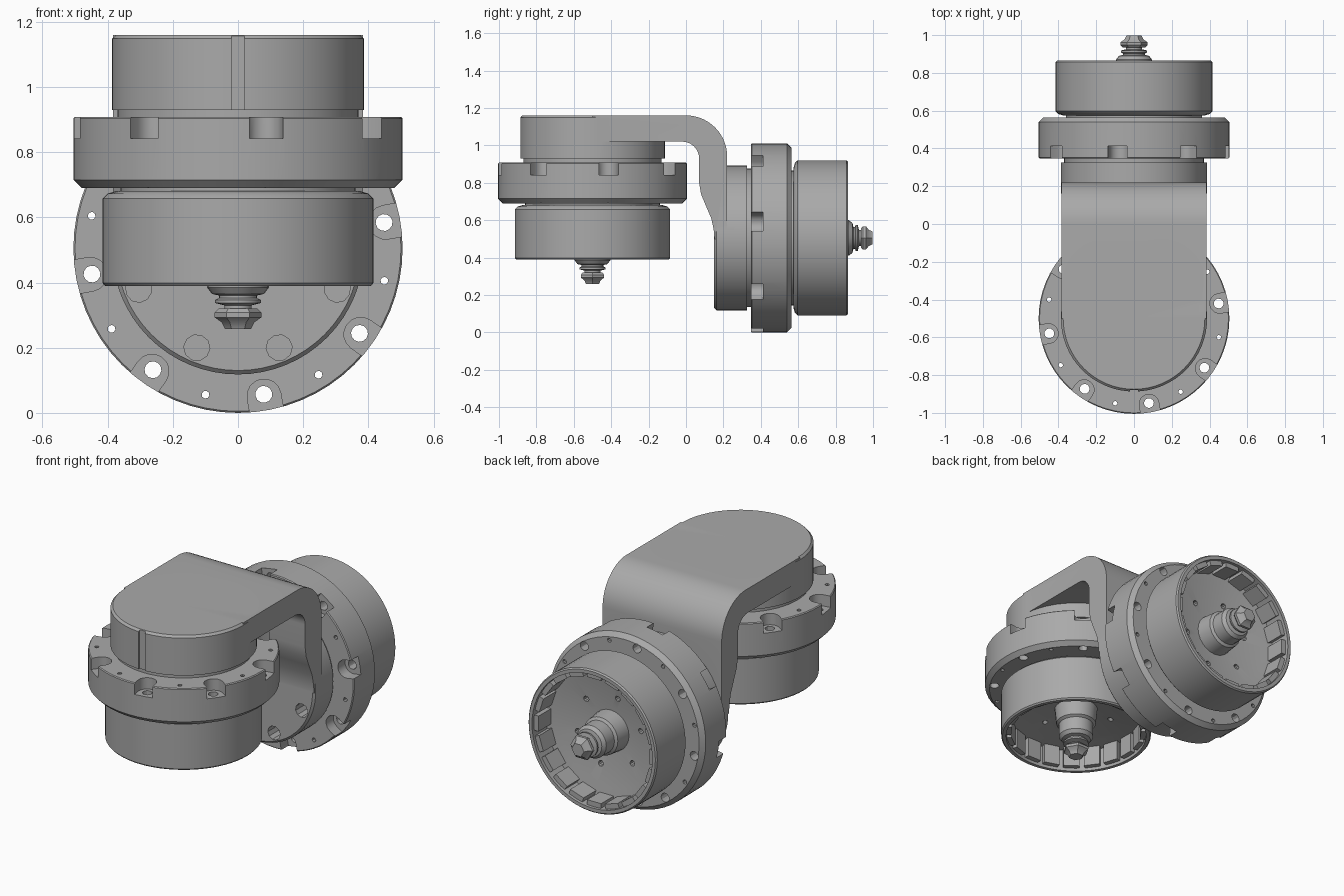
import bpy, bmesh
from math import sin, cos, pi, radians
from mathutils import Matrix, Vector

cube = bpy.data.objects.get("Cube")
if cube:
    bpy.data.objects.remove(cube, do_unlink=True)

grey = bpy.data.materials.new("mid_grey")
grey.use_nodes = True
COLOUR = (0.4, 0.4, 0.4, 1)
grey.diffuse_color = COLOUR
grey.node_tree.nodes["Principled BSDF"].inputs["Base Color"].default_value = COLOUR
parts = []


def lathe(bm, profile, sides=64, m=Matrix()):
    """Turn an (r, z) profile around z and add it to bm."""
    t = bmesh.new()
    vs = [t.verts.new((r, 0, z)) for r, z in profile]
    es = [t.edges.new(p) for p in zip(vs, vs[1:])]
    bmesh.ops.spin(t, geom=vs + es, cent=(0, 0, 0), axis=(0, 0, 1),
                   angle=2 * pi, steps=sides)
    bmesh.ops.remove_doubles(t, verts=t.verts[:], dist=1e-4)
    merge(bm, t, m)


def prism(bm, points, z0, z1, m=Matrix()):
    """Extrude a flat outline from z0 to z1 and add it to bm."""
    t = bmesh.new()
    f = t.faces.new([t.verts.new((x, y, z0)) for x, y in points])
    out = bmesh.ops.extrude_face_region(t, geom=[f])
    bmesh.ops.translate(t, vec=(0, 0, z1 - z0),
                        verts=[v for v in out["geom"] if isinstance(v, bmesh.types.BMVert)])
    merge(bm, t, m)


def merge(bm, t, m):
    bmesh.ops.recalc_face_normals(t, faces=t.faces[:])
    bmesh.ops.transform(t, matrix=m, verts=t.verts[:])
    me = bpy.data.meshes.new("temp")
    t.to_mesh(me)
    t.free()
    bm.from_mesh(me)
    bpy.data.meshes.remove(me)


def make(bm, name, m=Matrix(), keep=True):
    me = bpy.data.meshes.new(name)
    bm.to_mesh(me)
    bm.free()
    me.materials.append(grey)
    ob = bpy.data.objects.new(name, me)
    bpy.context.collection.objects.link(ob)
    ob.matrix_world = m
    if keep:
        parts.append(ob)
    return ob


def combine(ob, bm, operation="DIFFERENCE"):
    """Apply a boolean with the solid in bm, given in the object's own frame."""
    tool = make(bm, "cutter", ob.matrix_world.copy(), keep=False)
    mod = ob.modifiers.new("cut", "BOOLEAN")
    mod.operation, mod.solver, mod.object = operation, "EXACT", tool
    ev = ob.evaluated_get(bpy.context.evaluated_depsgraph_get())
    me = bpy.data.meshes.new_from_object(ev)
    ob.modifiers.clear()
    ob.data = me
    bpy.data.objects.remove(tool, do_unlink=True)


def cylinder(bm, r, z0, z1, sides=16, m=Matrix()):
    lathe(bm, [(0, z0), (r, z0), (r, z1), (0, z1)], sides, m)


def spin(degrees, r=0.0):
    return Matrix.Rotation(radians(degrees), 4, "Z") @ Matrix.Translation((r, 0, 0))


def arc(cx, cy, r, a0, a1, n):
    return [(cx + r * cos(radians(a0 + (a1 - a0) * i / n)),
             cy + r * sin(radians(a0 + (a1 - a0) * i / n))) for i in range(n + 1)]


def motor(tag, m):
    # mounting flange with neck
    bm = bmesh.new()
    lathe(bm, [(0, -0.01), (0.37, -0.01), (0.37, 0.022), (0.5, 0.022), (0.505, 0.027),
               (0.505, 0.215), (0.48, 0.24), (0.36, 0.24), (0.36, 0.265), (0, 0.265)])
    flange = make(bm, tag + "_flange", m)
    # open pockets, then bolt holes through them and small holes between
    pockets, holes = bmesh.new(), bmesh.new()
    outline = arc(0.46, 0, 0.052, 90, 270, 8) + [(0.56, -0.052), (0.56, 0.052)]
    for k in range(8):
        a = -100 + 45 * k
        prism(pockets, outline, -0.05, 0.088, spin(a))
        cylinder(holes, 0.026, 0, 0.3, 12, spin(a, 0.455))
        cylinder(holes, 0.012, 0, 0.3, 8, spin(a + 22.5, 0.46))
    combine(flange, pockets)
    combine(flange, holes)

    # rotor can, open at its far end
    bm = bmesh.new()
    lathe(bm, [(0, 0.25), (0.375, 0.25), (0.4, 0.257), (0.415, 0.272), (0.415, 0.532),
               (0.408, 0.54), (0.388, 0.54), (0.388, 0.41), (0.32, 0.4),
               (0.14, 0.37), (0, 0.37)])
    can = make(bm, tag + "_rotor_can", m)
    vents = bmesh.new()
    for k in range(6):
        cylinder(vents, 0.016, 0.33, 0.5, 10, spin(60 * k + 15, 0.21))
    combine(can, vents)

    # magnets lining the can
    bm = bmesh.new()
    for k in range(20):
        prism(bm, [(0.358, -0.045), (0.392, -0.045), (0.392, 0.045), (0.358, 0.045)],
              0.395, 0.522, spin(18 * k))
    make(bm, tag + "_magnets", m)

    # hub, ridged collar and hexagonal nut
    bm = bmesh.new()
    lathe(bm, [(0, 0.36), (0.12, 0.36), (0.11, 0.46), (0.095, 0.47), (0.095, 0.545),
               (0.08, 0.565), (0.058, 0.57), (0.058, 0.578), (0.07, 0.583), (0.07, 0.593),
               (0.042, 0.6), (0.042, 0.64), (0, 0.64)], 24)
    make(bm, tag + "_hub", m)
    bm = bmesh.new()
    lathe(bm, [(0, 0.61), (0.06, 0.61), (0.072, 0.622), (0.072, 0.637),
               (0.05, 0.652), (0.04, 0.672), (0, 0.672)], 6)
    make(bm, tag + "_nut", m)


# bent bracket arm
profile = [(-0.5, 1.16)] + arc(0, 0.94, 0.22, 90, 0, 14)
profile += [(0.22, 0.5), (0.152, 0.5), (0.148, 0.55), (0.135, 0.61), (0.105, 0.68),
            (0.08, 0.74), (0.07, 0.8)]
profile += arc(-0.02, 0.93, 0.09, 0, 90, 8) + [(-0.5, 1.02)]
bm = bmesh.new()
prism(bm, profile, -0.384, 0.384, Matrix(((0, 0, 1, 0), (1, 0, 0, 0), (0, 1, 0, 0), (0, 0, 0, 1))))
bracket = make(bm, "bracket")

# frames of the two motors: one hangs down, one points back
down = Matrix.Translation((0, -0.5, 0.93)) @ Matrix.Rotation(pi, 4, "Y")
back = Matrix.Translation((0, 0.325, 0.505)) @ Matrix(
    ((-1, 0, 0, 0), (0, 0, 1, 0), (0, 1, 0, 0), (0, 0, 0, 1)))

# round mounting pads at the bracket ends
for frame, depth in ((down, 0.23), (back, 0.174)):
    bm = bmesh.new()
    lathe(bm, [(0, 0), (0.387, 0), (0.387, 0.012 - depth), (0.375, -depth), (0, -depth)], 64, frame)
    combine(bracket, bm, "UNION")

# screw recesses in the lower half of the rear pad, and a groove on the front pad
bm = bmesh.new()
for a in (-157.5, -112.5, -67.5, -22.5):
    cylinder(bm, 0.04, -0.3, -0.08, 10, back @ spin(a, 0.33))
prism(bm, [(-0.02, -0.95), (0.02, -0.95), (0.02, -0.878), (-0.02, -0.878)], 0.9, 1.2)
combine(bracket, bm)

motor("front_motor", down)
motor("rear_motor", back)

# smooth round surfaces, keep hard edges
bpy.ops.object.select_all(action="DESELECT")
for ob in parts:
    ob.select_set(True)
bpy.context.view_layer.objects.active = parts[0]
bpy.ops.object.shade_smooth_by_angle(angle=radians(30))
